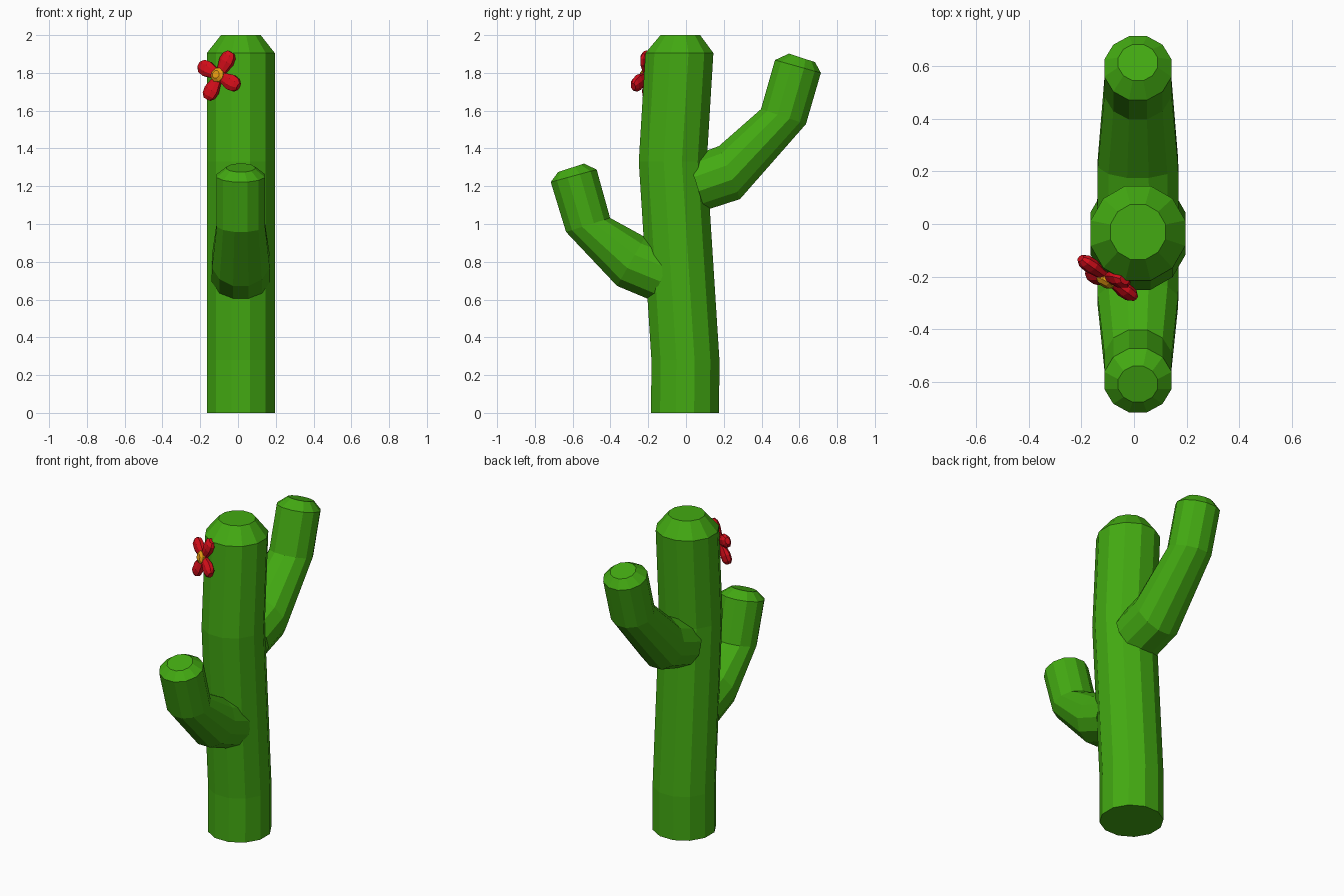
import bpy, bmesh, math
from mathutils import Vector as V

if "Cube" in bpy.data.objects:
    bpy.data.objects.remove(bpy.data.objects["Cube"])


def material(name, rgb):
    m = bpy.data.materials.new(name)
    m.diffuse_color = (*rgb, 1)
    m.use_nodes = True
    m.node_tree.nodes["Principled BSDF"].inputs["Base Color"].default_value = m.diffuse_color
    return m


green = material("cactus_green", (0.056, 0.40, 0.006))
red = material("petal_red", (0.65, 0.004, 0.01))
orange = material("flower_orange", (0.80, 0.33, 0.006))


def loft(name, rings, sides, mat):
    """Skin a closed tube through rings of (centre, half axis a, half axis b)."""
    bm = bmesh.new()
    k = 1 / math.cos(math.pi / sides)   # half axes reach the flats
    loops = []
    for c, a, b in rings:
        angles = [2 * math.pi * (i + 0.5) / sides for i in range(sides)]
        loops.append([bm.verts.new(c + (a * math.cos(t) + b * math.sin(t)) * k) for t in angles])
    for lo, hi in zip(loops, loops[1:]):
        for i in range(sides):
            j = (i + 1) % sides
            bm.faces.new((lo[i], lo[j], hi[j], hi[i]))
    bm.faces.new(loops[0])
    bm.faces.new(loops[-1])
    bmesh.ops.recalc_face_normals(bm, faces=bm.faces)
    me = bpy.data.meshes.new(name)
    bm.to_mesh(me)
    bm.free()
    me.materials.append(mat)
    ob = bpy.data.objects.new(name, me)
    bpy.context.collection.objects.link(ob)
    return ob


CX = 0.015

# Trunk: slightly bent column with a chamfered top (z, y, radius)
trunk = [(0, -0.005, 0.18), (0.28, -0.003, 0.18), (1.33, -0.07, 0.18),
         (1.905, -0.035, 0.18), (2.0, -0.03, 0.105)]
loft("trunk", [(V((CX, y, z)), V((r, 0, 0)), V((0, r, 0))) for z, y, r in trunk], 12, green)


# Arms: each ring is given by its outer and inner (y, z) points and x radius
def arm(name, rings):
    out = []
    for y0, z0, y1, z1, rx in rings:
        p, q = V((CX, y0, z0)), V((CX, y1, z1))
        out.append(((p + q) / 2, V((rx, 0, 0)), (p - q) / 2))
    loft(name, out, 12, green)


arm("front_arm", [(-0.18, 0.595, -0.06, 0.87, 0.155), (-0.365, 0.672, -0.217, 0.931, 0.153),
                  (-0.635, 0.958, -0.402, 1.032, 0.128), (-0.716, 1.222, -0.473, 1.288, 0.128),
                  (-0.677, 1.275, -0.540, 1.320, 0.075)])
arm("back_arm", [(0.10, 1.072, 0.01, 1.35, 0.155), (0.286, 1.132, 0.175, 1.413, 0.153),
                 (0.635, 1.529, 0.397, 1.608, 0.128), (0.714, 1.80, 0.471, 1.868, 0.128),
                 (0.683, 1.857, 0.545, 1.902, 0.075)])

# Flower frame: u across, n outward, v up the flower plane
c = V((-0.10, -0.205, 1.785))
u = V((0.86, -0.51, 0)).normalized()
n = V((-0.50, -0.84, 0.2)).normalized()
v = u.cross(n)
if v.z < 0:
    v = -v

# Four petals: (distance, half width, half thickness)
for i in range(4):
    t = math.radians(65 + 90 * i)
    d = u * math.cos(t) + v * math.sin(t)
    w = d.cross(n)
    loft(f"petal_{i + 1}", [(c + d * s, w * a, n * b) for s, a, b in
                            [(0.0, 0.02, 0.015), (0.085, 0.042, 0.027),
                             (0.12, 0.037, 0.025), (0.14, 0.02, 0.014)]], 8, red)

# Flower centre
loft("flower_centre", [(c + n * h, u * r, v * r) for h, r in
                       [(-0.01, 0.036), (0.022, 0.036), (0.035, 0.02)]], 8, orange)
